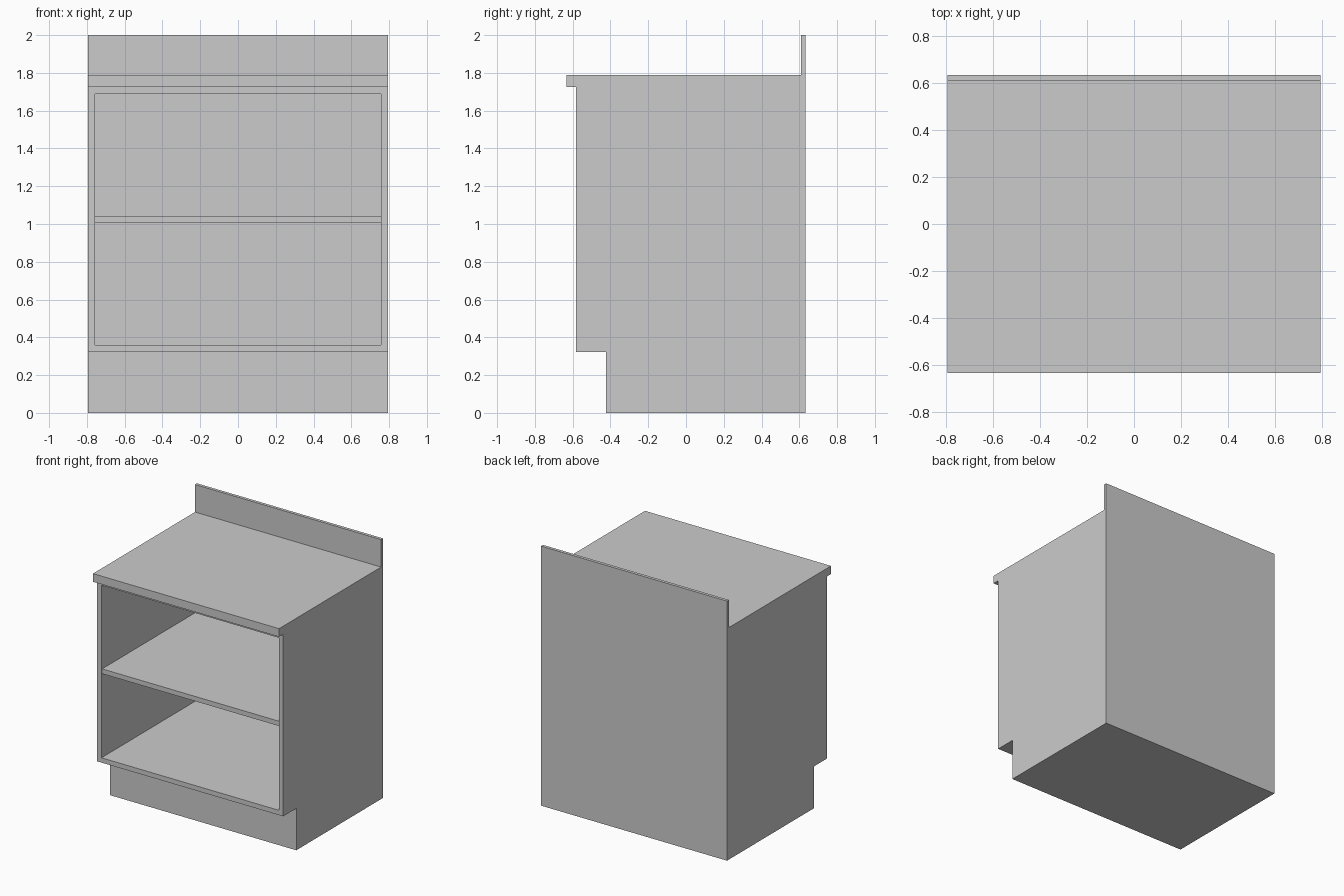
import bpy, bmesh
from mathutils import Vector

if "Cube" in bpy.data.objects:
    bpy.data.objects.remove(bpy.data.objects["Cube"])

HALF_W = 0.793      # half width of the cabinet
FRONT = -0.582      # cabinet front plane
INNER_BACK = 0.595  # inside face of the back panel
PANEL = 0.037       # panel thickness


def finish(name, bm):
    bmesh.ops.recalc_face_normals(bm, faces=bm.faces[:])
    mesh = bpy.data.meshes.new(name)
    bm.to_mesh(mesh)
    bm.free()
    ob = bpy.data.objects.new(name, mesh)
    bpy.context.collection.objects.link(ob)
    return ob


def extrude_profile(profile, half_width):
    """Sweep a (y, z) outline across x."""
    bm = bmesh.new()
    face = bm.faces.new([bm.verts.new((-half_width, y, z)) for y, z in profile])
    new = bmesh.ops.extrude_face_region(bm, geom=[face], use_keep_orig=True)["geom"]
    bmesh.ops.translate(bm, vec=(2 * half_width, 0, 0),
                        verts=[v for v in new if isinstance(v, bmesh.types.BMVert)])
    bmesh.ops.recalc_face_normals(bm, faces=bm.faces[:])
    return bm


# Cabinet body: toe kick, overhanging countertop and backsplash in one side outline
bm = extrude_profile([
    (-0.423, 0.0), (-0.423, 0.322), (FRONT, 0.322), (FRONT, 1.725),
    (-0.633, 1.725), (-0.633, 1.788), (0.609, 1.788), (0.609, 2.0),
    (0.633, 2.0), (0.633, 0.0)], HALF_W)

# Open compartment: inset the front face, then push it to the back panel
front = min(bm.faces, key=lambda f: (f.calc_center_median() - Vector((0, FRONT, 1.02))).length)
bmesh.ops.inset_region(bm, faces=[front], thickness=PANEL, use_even_offset=True)
bmesh.ops.inset_region(bm, faces=[front], thickness=0)
for v in front.verts:
    v.co.y = INNER_BACK
finish("cabinet_body", bm)

# Middle shelf spanning the compartment
y0 = FRONT + 0.008
finish("middle_shelf", extrude_profile(
    [(y0, 1.004), (y0, 1.041), (INNER_BACK, 1.041), (INNER_BACK, 1.004)],
    HALF_W - PANEL))
